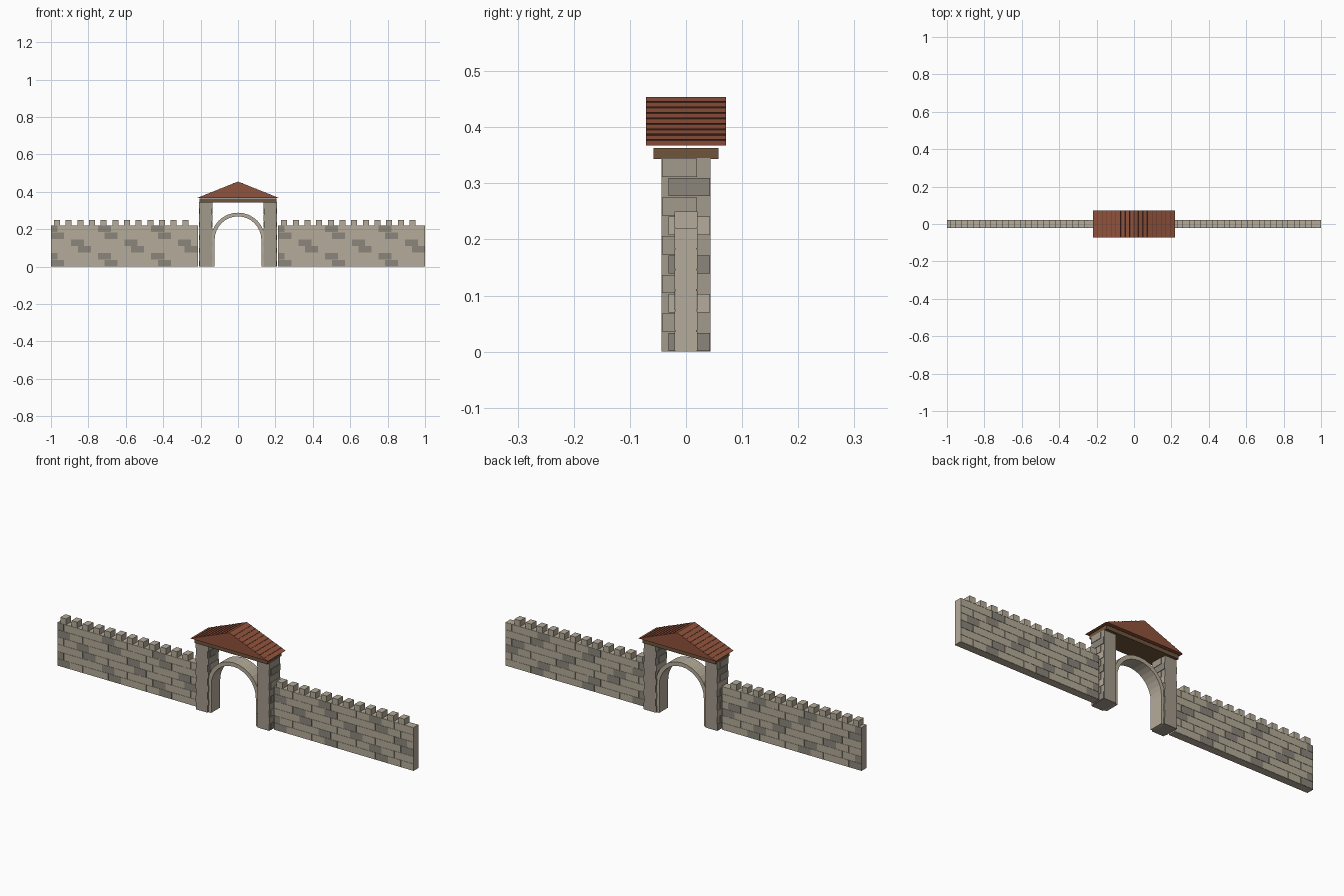
import bpy, bmesh, math
from mathutils import Matrix, Vector

if "Cube" in bpy.data.objects:
    bpy.data.objects.remove(bpy.data.objects["Cube"])


def mat(name, rgb):
    m = bpy.data.materials.new(name)
    m.diffuse_color = (*rgb, 1)
    m.use_nodes = True
    m.node_tree.nodes["Principled BSDF"].inputs["Base Color"].default_value = m.diffuse_color
    return m


STONE = mat("stone", (0.46, 0.41, 0.32))
DARK = mat("dark_stone", (0.26, 0.24, 0.20))
PIER = mat("pier_stone", (0.36, 0.32, 0.26))
WOOD = mat("wood", (0.16, 0.09, 0.045))
TILE = mat("roof_tile", (0.28, 0.085, 0.045))
RIB = mat("roof_rib", (0.15, 0.05, 0.03))


def box(bm, x0, x1, y0, y1, z0, z1, mi=0, xf=Matrix()):
    m = Matrix.Translation(((x0 + x1) / 2, (y0 + y1) / 2, (z0 + z1) / 2))
    m = xf @ m @ Matrix.Diagonal((x1 - x0, y1 - y0, z1 - z0, 1))
    for v in bmesh.ops.create_cube(bm, size=1, matrix=m)["verts"]:
        for f in v.link_faces:
            f.material_index = mi


def finish(bm, name, *mats):
    bmesh.ops.recalc_face_normals(bm, faces=bm.faces)
    me = bpy.data.meshes.new(name)
    bm.to_mesh(me)
    bm.free()
    for m in mats:
        me.materials.append(m)
    ob = bpy.data.objects.new(name, me)
    bpy.context.collection.objects.link(ob)
    return ob


def extrude_profile(bm, pts, y0, y1):
    f = bm.faces.new([bm.verts.new((x, y0, z)) for x, z in pts])
    r = bmesh.ops.extrude_face_region(bm, geom=[f])
    vs = [g for g in r["geom"] if isinstance(g, bmesh.types.BMVert)]
    bmesh.ops.translate(bm, verts=vs, vec=(0, y1 - y0, 0))


# walls: core, staggered bricks on both faces, battlements
WALL_L, WALL_H, T = 0.785, 0.22, 0.019
ROWS, COLS = 6, 11
BW, BH, GAP = WALL_L / COLS, WALL_H / ROWS, 0.0008
DARK_START = [0, 4, 2, 2, 0, 4]
for side, xs in (("left", -1.0), ("right", 0.215)):
    bm = bmesh.new()
    box(bm, xs, xs + WALL_L, -T, T, 0, WALL_H)
    finish(bm, side + "_wall", STONE)

    bm = bmesh.new()
    for r in range(ROWS):
        for c in range(COLS + r % 2):
            a = max(0, (c - 0.5 * (r % 2)) * BW) + GAP
            b = min(WALL_L, (c + 1 - 0.5 * (r % 2)) * BW) - GAP
            mi = 1 if (c - DARK_START[r]) % 4 == 0 else 0
            for y in (-T, T):
                box(bm, xs + a, xs + b, y - 0.0015, y + 0.0015,
                    r * BH + GAP, (r + 1) * BH - GAP, mi)
    finish(bm, side + "_bricks", STONE, DARK)

    bm = bmesh.new()
    for i in range(12):
        x = xs + 0.016 + i * 0.0624
        box(bm, x, x + 0.032, -0.0205, 0.0205, WALL_H, 0.25)
    finish(bm, side + "_battlements", STONE)

# gate piers with raised blocks on their side faces
for side, s in (("left", -1), ("right", 1)):
    bm = bmesh.new()
    xi, xo = sorted((s * 0.14, s * 0.205))
    box(bm, xi, xo, -0.044, 0.044, 0, 0.345)
    finish(bm, side + "_pier", PIER)

    bm = bmesh.new()
    for r in range(10):
        y0, y1 = (-0.031, 0.043) if r % 2 == 0 else (-0.043, 0.02)
        mi = 1 if r % 4 == 0 else (0 if r % 2 == 0 else 2)
        z = r * 0.0345
        for x in (xi, xo):
            box(bm, x - 0.003, x + 0.003, y0, y1, z + 0.001, z + 0.0335, mi)
    finish(bm, side + "_pier_blocks", STONE, DARK, PIER)

# free-standing arch between the piers
bm = bmesh.new()
N, ZC = 16, 0.143
arc = [i * math.pi / N for i in range(N + 1)]
pts = [(0.145, 0)] + [(0.145 * math.cos(a), ZC + 0.145 * math.sin(a)) for a in arc]
pts += [(-0.145, 0), (-0.125, 0)]
pts += [(0.125 * math.cos(a), ZC + 0.125 * math.sin(a)) for a in reversed(arc)]
pts += [(0.125, 0)]
extrude_profile(bm, pts, -0.036, 0.036)
finish(bm, "gate_arch", STONE)

# timber beam slab
bm = bmesh.new()
box(bm, -0.205, 0.205, -0.058, 0.058, 0.343, 0.363)
finish(bm, "lintel_beam", WOOD)

# gable roof with ribs running along the ridge direction
HW, EAVE, RIDGE = 0.218, 0.367, 0.454
bm = bmesh.new()
extrude_profile(bm, [(-HW, EAVE), (HW, EAVE), (0, RIDGE)], -0.071, 0.071)
finish(bm, "gable_roof", TILE)

bm = bmesh.new()
tilt = math.atan2(RIDGE - EAVE, HW)
for s in (-1, 1):
    for i in range(1, 9):
        t = i / 9
        p = Vector((s * HW * t, 0, RIDGE + (EAVE - RIDGE) * t))
        xf = Matrix.Translation(p) @ Matrix.Rotation(s * tilt, 4, 'Y')
        box(bm, -0.002, 0.002, -0.071, 0.071, -0.002, 0.0015, 0, xf)
finish(bm, "roof_ribs", RIB)
